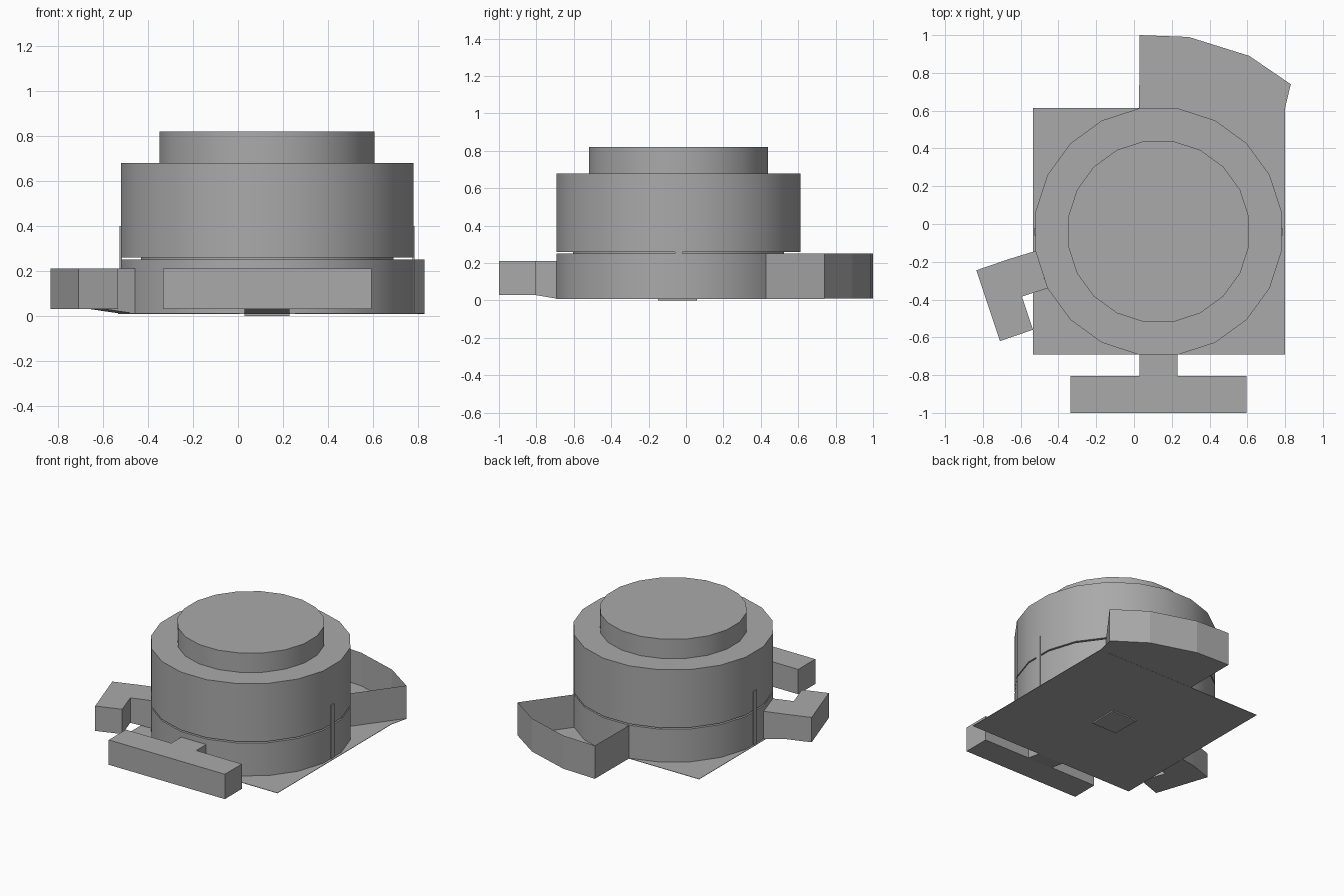
import bpy, bmesh, math

cube = bpy.data.objects.get("Cube")
if cube:
    bpy.data.objects.remove(cube, do_unlink=True)

grey = bpy.data.materials.new("plain grey")
grey.use_nodes = True
grey.diffuse_color = (0.4, 0.4, 0.4, 1)
grey.node_tree.nodes["Principled BSDF"].inputs["Base Color"].default_value = (0.4, 0.4, 0.4, 1)

CX, CY = 0.13, -0.04      # axis of the round body
RADIUS, SIDES = 0.66, 20


def finish(name, bm):
    mesh = bpy.data.meshes.new(name)
    bm.to_mesh(mesh)
    bm.free()
    mesh.materials.append(grey)
    obj = bpy.data.objects.new(name, mesh)
    bpy.context.collection.objects.link(obj)
    return obj


def prism(name, points, bottoms, top, closed=True):
    """Upright prism over an outline; bottoms gives each corner's lower height."""
    bm = bmesh.new()
    low = [bm.verts.new((x, y, z)) for (x, y), z in zip(points, bottoms)]
    high = [bm.verts.new((x, y, top)) for x, y in points]
    n = len(points)
    for i in range(n):
        j = (i + 1) % n
        bm.faces.new((low[i], low[j], high[j], high[i]))
    bm.faces.new(low[::-1])
    if closed:
        bm.faces.new(high)
    bmesh.ops.recalc_face_normals(bm, faces=bm.faces)
    return finish(name, bm)


def box(name, x0, x1, y0, y1, z0, z1):
    return prism(name, [(x0, y0), (x1, y0), (x1, y1), (x0, y1)], [z0] * 4, z1)


def ring_point(radius, degrees):
    a = math.radians(degrees)
    return CX + radius * math.cos(a), CY + radius * math.sin(a)


def drum(name, radius, z0, z1):
    step = 360 / SIDES
    outline = [ring_point(radius, step * (i + 0.5)) for i in range(SIDES)]
    obj = prism(name, outline, [z0] * SIDES, z1)
    bpy.ops.object.select_all(action='DESELECT')
    obj.select_set(True)
    bpy.context.view_layer.objects.active = obj
    bpy.ops.object.shade_smooth_by_angle(angle=math.radians(30))


# Round body: two stacked drums with a narrow gap, and a raised cap
drum("lower_drum", RADIUS, 0.01, 0.25)
drum("gap_core", 0.57, 0.24, 0.27)
drum("upper_drum", RADIUS, 0.26, 0.68)
drum("top_cap", 0.485, 0.68, 0.82)

# Slim upright strips on both sides
for name, x in (("left_strip", 0.782), ("right_strip", -0.522)):
    box(name, x - 0.005, x + 0.005, -0.06, -0.02, 0.01, 0.40)

# Square base sheet and the small pad beneath it
box("base_sheet", -0.535, 0.80, -0.692, 0.614, 0.009, 0.012)
box("base_pad", 0.03, 0.23, -0.15, 0.06, 0.0, 0.01)

# Front T-shaped tab
box("front_tab_bar", -0.335, 0.595, -1.0, -0.805, 0.03, 0.21)
prism("front_tab_stem", [(0.03, -0.81), (0.23, -0.81), (0.23, -0.69), (0.03, -0.69)],
      [0.03, 0.03, 0.01, 0.01], 0.21)

# Hooked tab on the right
prism("right_hook_bar", [(-0.835, -0.245), (-0.71, -0.62), (-0.535, -0.56), (-0.66, -0.185)],
      [0.03] * 4, 0.21)
prism("right_hook_stem", [(-0.66, -0.185), (-0.595, -0.385), (-0.458, -0.34), (-0.522, -0.143)],
      [0.03, 0.03, 0.01, 0.01], 0.21)

# Open-topped curved tray at the back
outer = [(0.03, 1.0), (0.29, 0.99), (0.61, 0.89), (0.83, 0.74)]
inner = [ring_point(RADIUS, a) for a in (45, 63, 81, 99)]
outline = outer + inner
prism("back_tray", outline, [0.01] * len(outline), 0.25, closed=False)

# Floor flange joining the tray to the corner of the base sheet
prism("tray_flange", [(0.83, 0.74), (0.80, 0.614), inner[0]], [0.009] * 3, 0.012)
